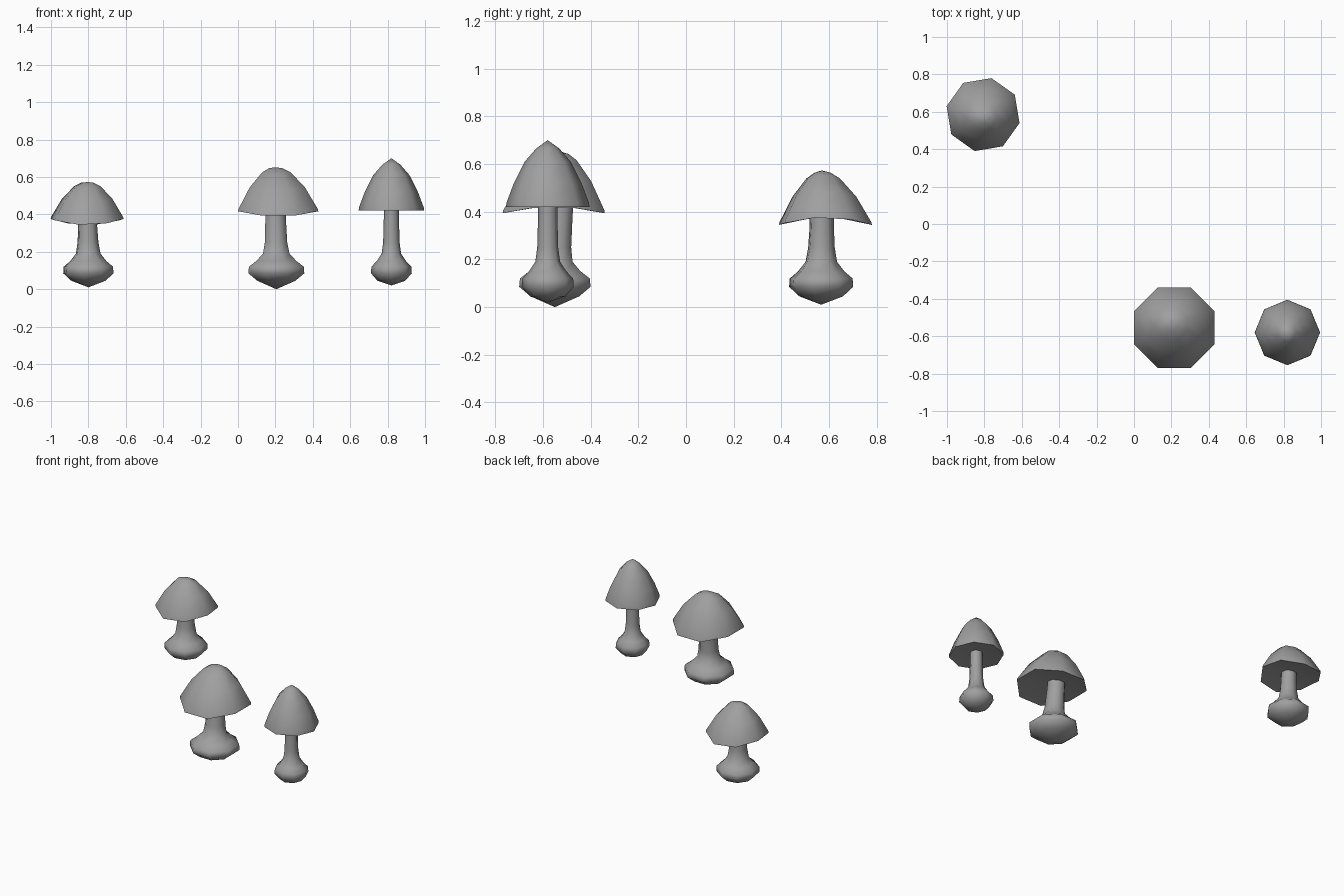
import bpy, bmesh, math

if "Cube" in bpy.data.objects:
    bpy.data.objects.remove(bpy.data.objects["Cube"], do_unlink=True)

SIDES = 8
grey = bpy.data.materials.new("mushroom_grey")
grey.use_nodes = True
colour = (0.35, 0.35, 0.35, 1)
grey.diffuse_color = colour
grey.node_tree.nodes["Principled BSDF"].inputs["Base Color"].default_value = colour


def lathe(name, rings, turn):
    """Loft eight-sided rings given as (radius, z, centre x, centre y, bend)."""
    bm = bmesh.new()
    loops = []
    for r, z, cx, cy, bend in rings:
        if r == 0:
            loops.append([bm.verts.new((cx, cy, z))])
            continue
        loop = []
        for i in range(SIDES):
            a = turn + math.tau * i / SIDES
            loop.append(bm.verts.new((cx + r * math.cos(a), cy + r * math.sin(a),
                                      z + bend * math.cos(2 * a))))
        loops.append(loop)
    for low, high in zip(loops, loops[1:]):
        for i in range(SIDES):
            j = (i + 1) % SIDES
            if len(low) == 1:
                bm.faces.new((low[0], high[j], high[i]))
            elif len(high) == 1:
                bm.faces.new((low[i], low[j], high[0]))
            else:
                bm.faces.new((low[i], low[j], high[j], high[i]))
    bmesh.ops.recalc_face_normals(bm, faces=bm.faces)
    mesh = bpy.data.meshes.new(name)
    bm.to_mesh(mesh)
    bm.free()
    mesh.materials.append(grey)
    obj = bpy.data.objects.new(name, mesh)
    bpy.context.collection.objects.link(obj)
    bpy.ops.object.select_all(action="DESELECT")
    obj.select_set(True)
    bpy.context.view_layer.objects.active = obj
    bpy.ops.object.shade_smooth_by_angle(angle=math.radians(60))


# Cap outlines as (share of radius, share of height), lip to tip
POINTED = [(1, 0), (0.99, 0.06), (0.81, 0.36), (0.55, 0.68), (0.27, 0.88), (0, 1)]
ROUNDED = [(1, 0), (0.99, 0.05), (0.69, 0.53), (0.36, 0.87), (0.17, 0.97), (0, 1)]


def mushroom(name, foot, cap_centre, tip, turn, bulb, stem, bottom,
             cap_radius, rim, top, outline, bend):
    # Stem with a swollen bulb, leaning towards the tip of the cap
    profile = [(0, bottom), (bulb * 0.68, 0.045), (bulb, 0.085), (bulb * 0.98, 0.12),
               (bulb * 0.72, 0.15), (stem * 1.3, 0.19), (stem * 1.1, 0.25),
               (stem, rim - 0.02), (stem, rim + 0.04), (0, rim + 0.04)]
    rings = []
    for r, z in profile:
        t = max(0, z - 0.15) / (rim - 0.11)
        rings.append((r, z, foot[0] + (tip[0] - foot[0]) * t,
                      foot[1] + (tip[1] - foot[1]) * t, 0))
    lathe(name + "_stem", rings, turn)

    # Cap with a slightly hollow underside and a thin lip
    rings = [(0, rim + 0.025, *cap_centre, 0)]
    for share, height in outline:
        k = 1 - share
        rings.append((cap_radius * share, rim + (top - rim) * height,
                      cap_centre[0] + (tip[0] - cap_centre[0]) * k,
                      cap_centre[1] + (tip[1] - cap_centre[1]) * k, bend * share))
    lathe(name + "_cap", rings, turn)


mushroom("tall_mushroom", (0.82, -0.58), (0.82, -0.58), (0.82, -0.58), 0,
         0.109, 0.04, 0.02, 0.175, 0.42, 0.70, POINTED, 0)
mushroom("large_mushroom", (0.205, -0.55), (0.215, -0.555), (0.2, -0.525),
         math.radians(22.5), 0.162, 0.059, 0.0, 0.232, 0.405, 0.652, ROUNDED, 0.016)
mushroom("small_mushroom", (-0.80, 0.567), (-0.807, 0.585), (-0.805, 0.57),
         math.radians(-13), 0.138, 0.052, 0.01, 0.2, 0.36, 0.573, ROUNDED, 0.017)
